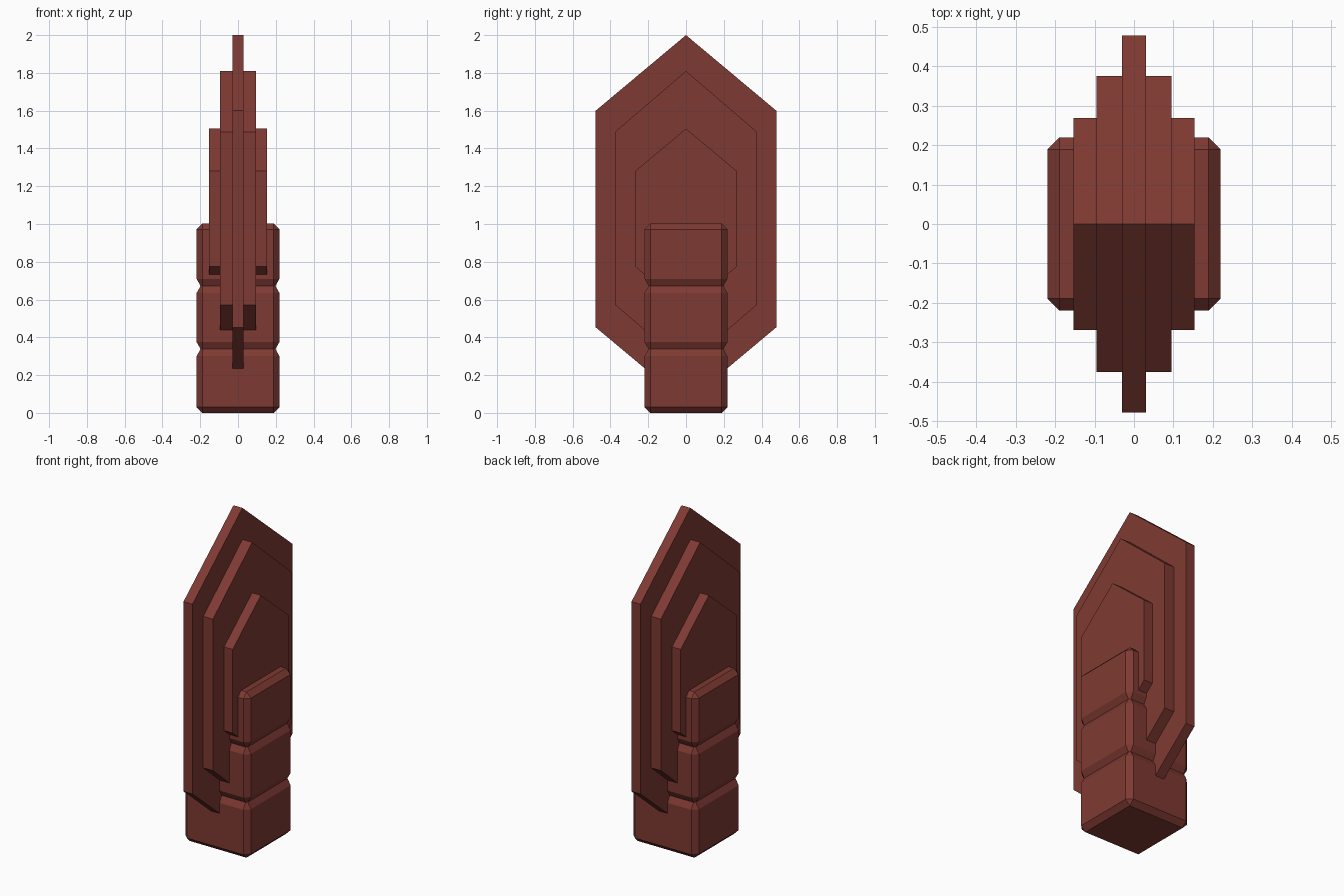
import bpy
import bmesh

cube = bpy.data.objects.get("Cube")
if cube:
    bpy.data.objects.remove(cube, do_unlink=True)

mat = bpy.data.materials.new("brick red")
mat.use_nodes = True
color = (0.21, 0.042, 0.032, 1)
mat.diffuse_color = color
mat.node_tree.nodes["Principled BSDF"].inputs["Base Color"].default_value = color


def finish(bm, name):
    bmesh.ops.remove_doubles(bm, verts=bm.verts, dist=0.0001)
    bmesh.ops.recalc_face_normals(bm, faces=bm.faces)
    mesh = bpy.data.meshes.new(name)
    bm.to_mesh(mesh)
    bm.free()
    mesh.materials.append(mat)
    obj = bpy.data.objects.new(name, mesh)
    bpy.context.collection.objects.link(obj)
    return obj


def hex_plate(name, half_x, half_y, tip, shoulder, hip):
    """Upright pointed plate, mirrored front to back, extruded across x."""
    foot = hip - (tip - shoulder)
    outline = [(0, tip), (half_y, shoulder), (half_y, hip),
               (0, foot), (-half_y, hip), (-half_y, shoulder)]
    bm = bmesh.new()
    face = bm.faces.new([bm.verts.new((-half_x, y, z)) for y, z in outline])
    ext = bmesh.ops.extrude_face_region(bm, geom=[face])
    moved = [v for v in ext["geom"] if isinstance(v, bmesh.types.BMVert)]
    bmesh.ops.translate(bm, verts=moved, vec=(2 * half_x, 0, 0))
    return finish(bm, name)


def chamfered_column(name, half, chamfer, levels):
    """Square column with cut corners, lofted through (height, inset) levels."""
    bm = bmesh.new()
    rings = []
    for z, inset in levels:
        a = half - inset
        b = half - chamfer
        ring = [(a, -b), (a, b), (b, a), (-b, a),
                (-a, b), (-a, -b), (-b, -a), (b, -a)]
        rings.append([bm.verts.new((x, y, z)) for x, y in ring])
    for low, high in zip(rings, rings[1:]):
        for i in range(8):
            j = (i + 1) % 8
            bm.faces.new((low[i], low[j], high[j], high[i]))
    bm.faces.new(rings[0][::-1])
    bm.faces.new(rings[-1])
    return finish(bm, name)


# Three nested pointed plates, thin and tall to thick and short
hex_plate("outer_plate", 0.03, 0.478, 2.0, 1.6, 0.453)
hex_plate("middle_plate", 0.095, 0.375, 1.81, 1.488, 0.572)
hex_plate("inner_plate", 0.153, 0.269, 1.505, 1.28, 0.774)

# Grooved base column of three blocks
levels = [(0, 0.03), (0.03, 0)]
for groove in (0.338, 0.672):
    levels += [(groove - 0.037, 0), (groove, 0.021), (groove + 0.037, 0)]
levels += [(0.972, 0), (1.002, 0.03)]
chamfered_column("base_column", 0.219, 0.03, levels)
